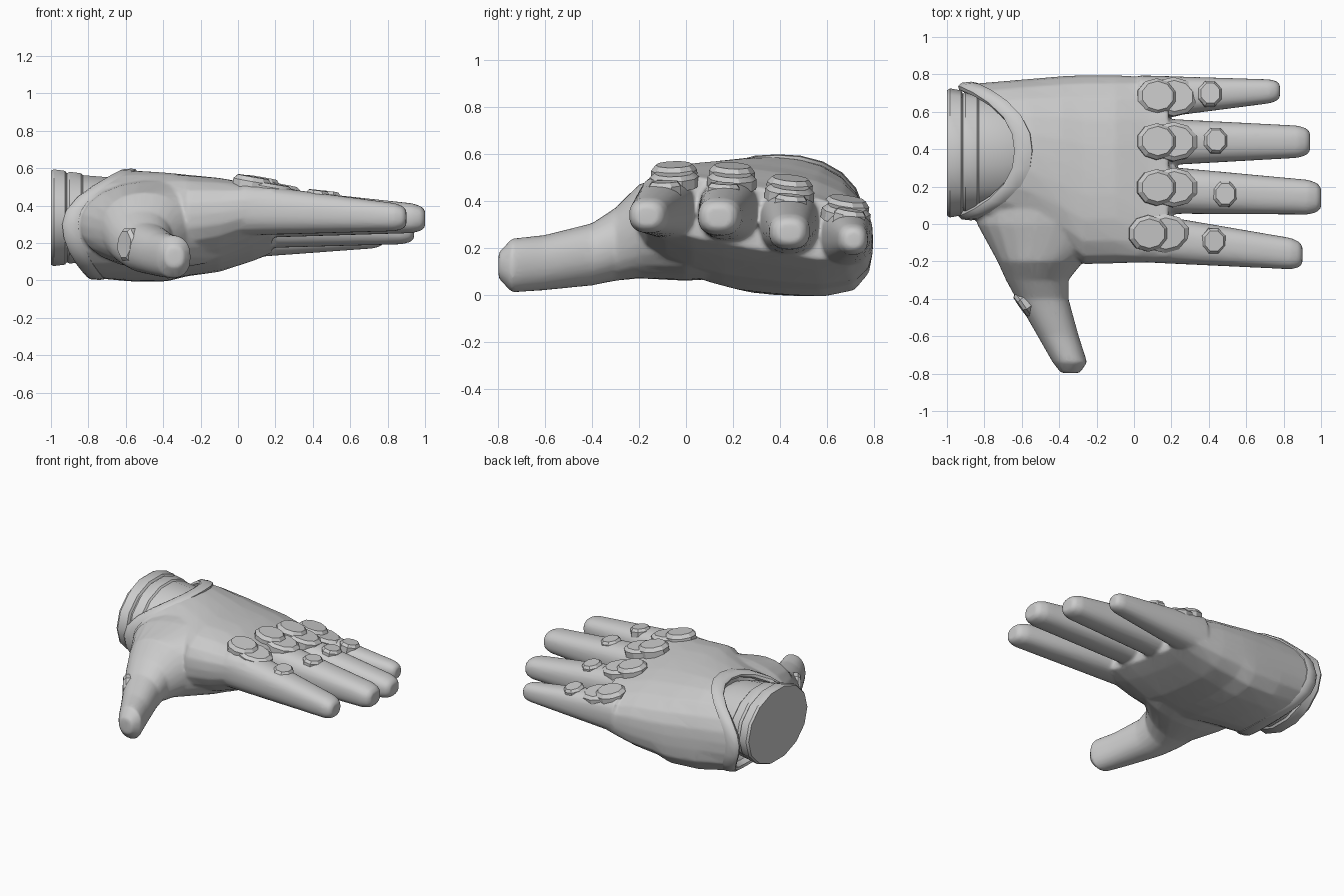
import bpy, bmesh
from math import sin, cos, pi, radians
from mathutils import Vector, Matrix

cube = bpy.data.objects.get("Cube")
if cube:
    bpy.data.objects.remove(cube)

grey = bpy.data.materials.new("glove_grey")
grey.use_nodes = True
grey.diffuse_color = (0.6, 0.6, 0.6, 1)
grey.node_tree.nodes["Principled BSDF"].inputs["Base Color"].default_value = (0.6, 0.6, 0.6, 1)


def finish(name, bm):
    bmesh.ops.recalc_face_normals(bm, faces=bm.faces)
    mesh = bpy.data.meshes.new(name)
    bm.to_mesh(mesh)
    bm.free()
    mesh.materials.append(grey)
    ob = bpy.data.objects.new(name, mesh)
    bpy.context.collection.objects.link(ob)
    return ob


def shade(ob, angle):
    bpy.ops.object.select_all(action='DESELECT')
    ob.select_set(True)
    bpy.context.view_layer.objects.active = ob
    bpy.ops.object.shade_smooth_by_angle(angle=radians(angle))


def ring(x, y0, y1, z0, z1, tilt=0, scoop=0, power=2.5, heel=None, count=24):
    """Rounded section across x; scoop pulls its top and bottom forward,
    heel squares the lower corner on the little finger side."""
    points = []
    for i in range(count):
        a = 2 * pi * i / count
        c, s = cos(a), sin(a)
        p = heel if heel and s < 0 < c else power
        k = (abs(c) ** p + abs(s) ** p) ** (-1 / p)
        dx = scoop * (k * s) ** 2 * (0.3 if s > 0 else 0.13)
        points.append(Vector((x + dx, (y0 + y1) / 2 + (y1 - y0) / 2 * k * c,
                              (z0 + z1) / 2 + (z1 - z0) / 2 * k * s + tilt * k * c)))
    return points


def loft(bm, rings, start=None, cyclic=False):
    """Skin rings: joined end to end, or capped, the start by a point if given."""
    rows = [[bm.verts.new(p) for p in r] for r in rings]
    n = len(rows[0])
    for a, b in zip(rows, rows[1:] + rows[:1] if cyclic else rows[1:]):
        for i in range(n):
            bm.faces.new((a[i], a[(i + 1) % n], b[(i + 1) % n], b[i]))
    if cyclic:
        return
    bm.faces.new(rows[-1])
    if start:
        centre = bm.verts.new(start)
        for i in range(n):
            bm.faces.new((centre, rows[0][(i + 1) % n], rows[0][i]))
    else:
        bm.faces.new(rows[0][::-1])


# Palm with a scooped wrist opening
hand = bmesh.new()
opening = ring(-0.92, 0.035, 0.745, 0.015, 0.585, 0, 1, power=2.3, heel=3)
loft(hand, [opening,
            ring(-0.62, -0.02, 0.77, 0, 0.585, -0.02, 0.3, power=2.3, heel=4),
            ring(-0.38, -0.13, 0.79, 0.01, 0.57, -0.04, power=2.4, heel=4),
            ring(-0.27, -0.215, 0.795, 0.04, 0.555, -0.05, heel=3.5),
            ring(-0.1, -0.21, 0.795, 0.07, 0.535, -0.06, heel=3.5),
            ring(0.08, -0.205, 0.785, 0.14, 0.485, -0.08, power=2.8, heel=3.2),
            ring(0.185, -0.19, 0.775, 0.195, 0.46, -0.085, power=4)], (-0.6, 0.38, 0.3))

# Fingers: base (y, half width, bottom, top), tip (same), reach
fingers = [((-0.07, 0.134, 0.24, 0.52), (-0.165, 0.08, 0.265, 0.405), 0.9),
           ((0.188, 0.132, 0.225, 0.51), (0.14, 0.09, 0.255, 0.405), 1.0),
           ((0.438, 0.132, 0.17, 0.465), (0.44, 0.083, 0.195, 0.335), 0.941),
           ((0.675, 0.12, 0.12, 0.39), (0.712, 0.06, 0.175, 0.295), 0.78)]
for base, tip, reach in fingers:
    rings = []
    for t, size in ((0, 1), (0.5, 1), (0.93, 1), (0.98, 0.85), (1, 0.6)):
        y, w, lo, hi = [a + (b - a) * t for a, b in zip(base, tip)]
        mid, half = (lo + hi) / 2, (hi - lo) / 2 * size
        rings.append(ring(0.03 + (reach - 0.03) * t, y - w * size, y + w * size,
                          mid - half, mid + half, power=2.5))
    loft(hand, rings)

# Thumb: sections across y (y, x range, z range)
thumb = [(0.15, -0.85, 0.1, 0.07, 0.55), (0, -0.84, 0, 0.06, 0.53),
         (-0.2, -0.73, -0.27, 0.07, 0.47), (-0.3, -0.685, -0.35, 0.06, 0.37),
         (-0.4, -0.63, -0.35, 0.04, 0.305), (-0.6, -0.515, -0.295, 0.02, 0.255),
         (-0.74, -0.435, -0.25, 0.01, 0.24), (-0.797, -0.39, -0.29, 0.07, 0.18)]
loft(hand, [[Vector((p.y, p.x, p.z)) for p in ring(*s, power=2.2)] for s in thumb])

# Blend palm, fingers and thumb into one skin
glove = finish("glove_hand", hand)
mod = glove.modifiers.new("blend", 'REMESH')
mod.mode = 'VOXEL'
mod.voxel_size = 0.01
mod = glove.modifiers.new("soften", 'SMOOTH')
mod.factor = 0.5
mod.iterations = 10
mod = glove.modifiers.new("simplify", 'DECIMATE')
mod.ratio = 0.15
for mod in list(glove.modifiers):
    bpy.context.view_layer.objects.active = glove
    bpy.ops.object.modifier_apply(modifier=mod.name)
shade(glove, 60)

# Broad band around the wrist opening
rim = bmesh.new()
middle = Vector((0, 0.39, 0.3))
band = []
for dx, scale in ((0.03, 0.86), (-0.015, 0.92), (-0.02, 0.98), (0.0, 1.03), (0.05, 1.045),
                  (0.075, 1.03), (0.08, 0.95)):
    band.append([Vector((p.x + dx, middle.y + (p.y - middle.y) * scale,
                         middle.z + (p.z - middle.z) * scale)) for p in opening])
loft(rim, band, cyclic=True)
shade(finish("wrist_rim", rim), 40)

# Stepped cuff
cuff = bmesh.new()
steps = [(-1, 0.97), (-0.985, 1), (-0.925, 0.97), (-0.915, 0.92), (-0.9, 0.95),
         (-0.84, 0.92), (-0.83, 0.88), (-0.7, 0.84), (-0.6, 0.7)]
loft(cuff, [ring(x, 0.38 - 0.345 * r, 0.38 + 0.345 * r, 0.335 - 0.265 * r,
                 0.335 + 0.265 * r, power=2, count=14) for x, r in steps])
shade(finish("cuff", cuff), 35)


def pad(name, at, size, turn, sides=10):
    """Flat pad with a bevelled top edge, facing its own +z."""
    bm = bmesh.new()
    rows = []
    for z, r in ((-0.5, 1), (0.2, 1), (0.5, 0.8)):
        rows.append([Vector((r * cos(2 * pi * (i + 0.5) / sides) * size[0],
                             r * sin(2 * pi * (i + 0.5) / sides) * size[1],
                             z * size[2])) for i in range(sides)])
    loft(bm, rows)
    bm.transform(Matrix.Translation(at) @ turn)
    shade(finish(name, bm), 25)


# Knuckle pads and finger pads: knuckle x, y, z, then finger x, y, z, and roll
names = ("index", "middle", "ring", "little")
pads = [((0.075, -0.05, 0.515), (0.425, -0.09, 0.452), 0.03),
        ((0.12, 0.195, 0.51), (0.485, 0.16, 0.445), -0.05),
        ((0.12, 0.44, 0.458), (0.435, 0.445, 0.395), -0.1),
        ((0.12, 0.68, 0.37), (0.405, 0.695, 0.332), -0.15)]
for name, (knuckle, joint, roll) in zip(names, pads):
    tip_roll = Matrix.Rotation(roll, 4, 'X')
    turn = tip_roll @ Matrix.Rotation(0.17, 4, 'Y')
    k = Vector(knuckle)
    pad(name + "_knuckle_pad", k, (0.108, 0.098, 0.08), turn)
    pad(name + "_knuckle_base", k + Vector((0.09, 0, -0.025)), (0.132, 0.105, 0.06), turn)
    pad(name + "_joint_pad", Vector(joint), (0.067, 0.073, 0.06),
        tip_roll @ Matrix.Rotation(0.12, 4, 'Y'), 8)

# Plate on the outer side of the thumb
outward = Vector((-0.82, -0.57, 0.05)).to_track_quat('Z', 'Y').to_matrix().to_4x4()
pad("thumb_plate", Vector((-0.585, -0.425, 0.19)), (0.08, 0.095, 0.06), outward, 8)
